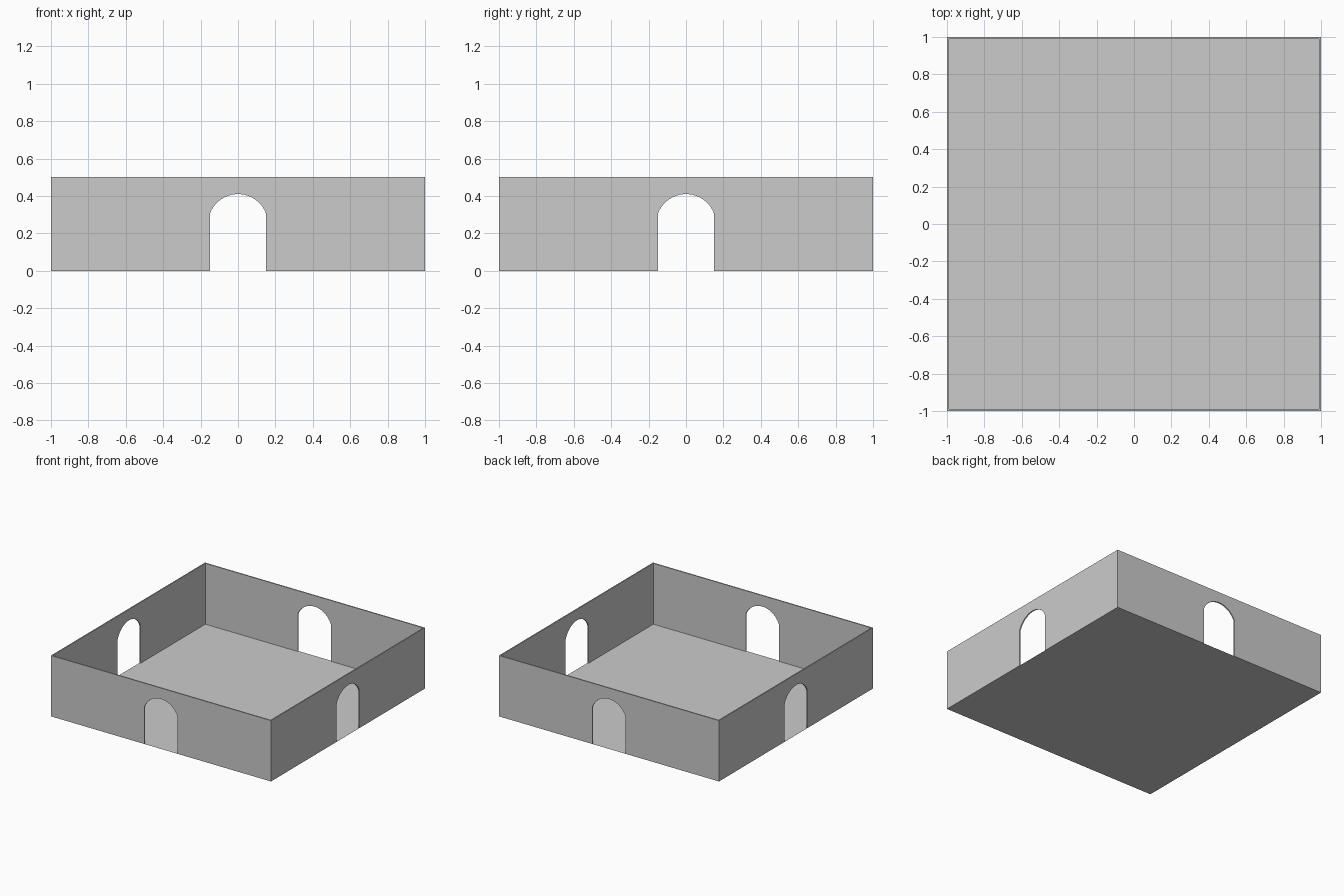
import bpy, bmesh
from math import sin, cos, asin, pi
from mathutils import Matrix, Vector

if "Cube" in bpy.data.objects:
    bpy.data.objects.remove(bpy.data.objects["Cube"])

HEIGHT, THICK = 0.5, 0.01
DOOR, RADIUS, CENTRE = 0.15, 0.16, 0.25   # door half width, arch radius, arch centre height
SEGS = 24

# Outline of one wall with its arched doorway cut out
span = asin(DOOR / RADIUS)
arch = []
for i in range(SEGS + 1):
    a = -span + 2 * span * i / SEGS
    arch.append((RADIUS * sin(a), CENTRE + RADIUS * cos(a)))
outline = [(-1, HEIGHT), (-1, 0), (-DOOR, 0)] + arch + [(DOOR, 0), (1, 0), (1, HEIGHT)]

# Four walls, mitred and merged at the corners
bm = bmesh.new()
lim = 1 - THICK
for k in range(4):
    rot = Matrix.Rotation(k * pi / 2, 4, 'Z')
    outer = [bm.verts.new(rot @ Vector((x, -1, z))) for x, z in outline]
    inner = [bm.verts.new(rot @ Vector((max(-lim, min(lim, x)), -lim, z))) for x, z in outline]
    bm.faces.new(outer)
    bm.faces.new(inner[::-1])
    n = len(outline)
    for i in range(n):
        j = (i + 1) % n
        if abs(outline[i][0]) == 1 and outline[i][0] == outline[j][0]:
            continue  # open corner end, closed by the neighbouring wall
        bm.faces.new((outer[j], outer[i], inner[i], inner[j]))
bmesh.ops.remove_doubles(bm, verts=bm.verts, dist=1e-5)
bmesh.ops.recalc_face_normals(bm, faces=bm.faces)
mesh = bpy.data.meshes.new("walls")
bm.to_mesh(mesh)
bm.free()
walls = bpy.data.objects.new("walls", mesh)
bpy.context.collection.objects.link(walls)

# Thin floor sheet
bpy.ops.mesh.primitive_plane_add(size=2, location=(0, 0, 0))
bpy.context.object.name = "floor"
